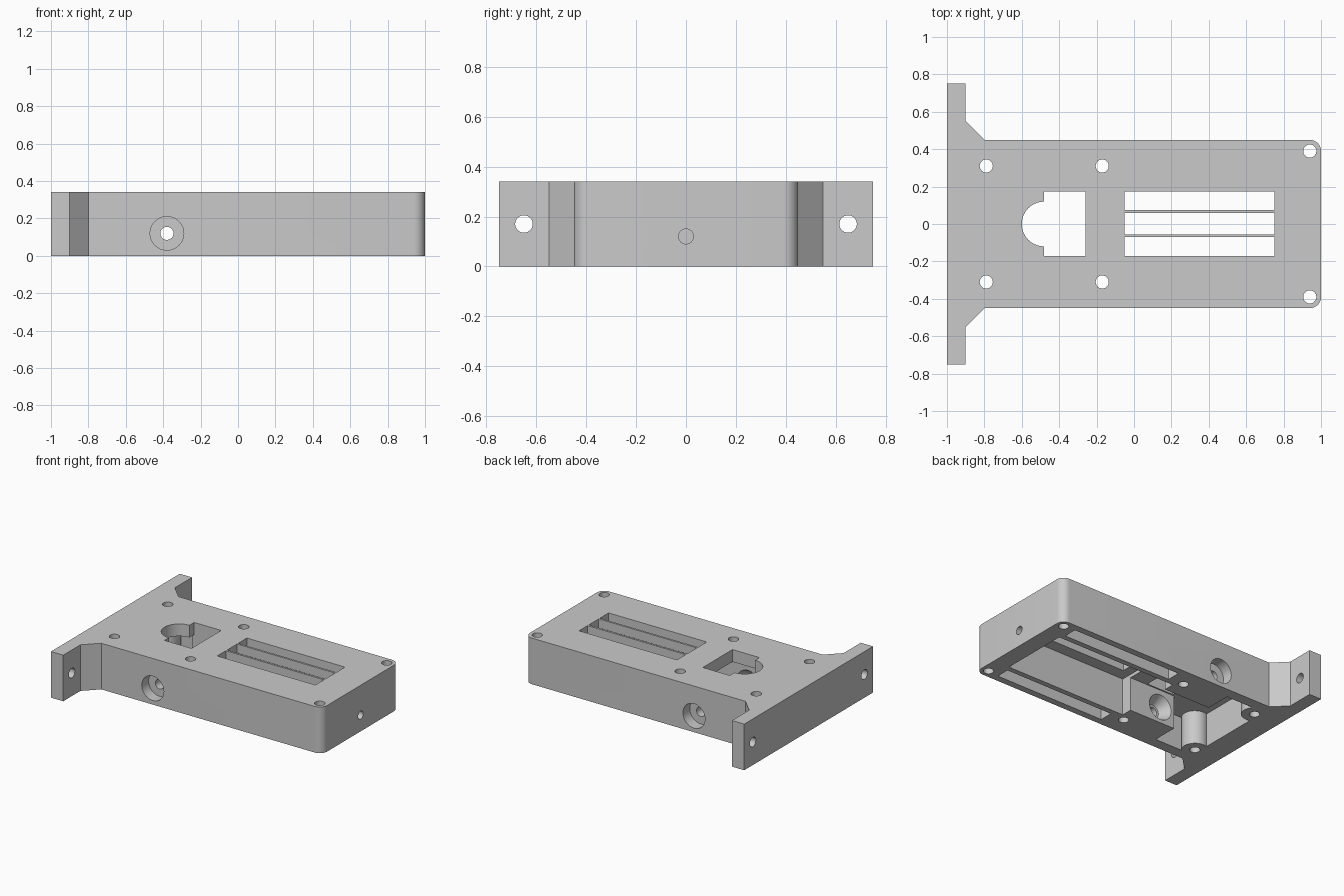
import bpy, bmesh, math
from mathutils import Matrix

cube = bpy.data.objects.get("Cube")
if cube:
    bpy.data.objects.remove(cube, do_unlink=True)

H = 0.34          # housing height
CEIL = 0.275      # underside of the top plate over the long pocket
END_CEIL = 0.25   # underside of the thicker plate around the window
R = 0.035         # screw hole radius

grey = bpy.data.materials.new("plain grey")
grey.use_nodes = True
colour = (0.59, 0.59, 0.59, 1)
grey.diffuse_color = colour
grey.node_tree.nodes["Principled BSDF"].inputs["Base Color"].default_value = colour


def finish(name, bm):
    bmesh.ops.recalc_face_normals(bm, faces=bm.faces)
    mesh = bpy.data.meshes.new(name)
    bm.to_mesh(mesh)
    bm.free()
    mesh.materials.append(grey)
    obj = bpy.data.objects.new(name, mesh)
    bpy.context.collection.objects.link(obj)
    return obj


def prism(name, points, z0, z1):
    """Extrude a plan outline from z0 to z1."""
    bm = bmesh.new()
    face = bm.faces.new([bm.verts.new((x, y, z0)) for x, y in points])
    top = bmesh.ops.extrude_face_region(bm, geom=[face])["geom"]
    verts = [v for v in top if isinstance(v, bmesh.types.BMVert)]
    bmesh.ops.translate(bm, verts=verts, vec=(0, 0, z1 - z0))
    return finish(name, bm)


def block(name, x0, x1, y0, y1, z0, z1):
    return prism(name, [(x0, y0), (x1, y0), (x1, y1), (x0, y1)], z0, z1)


def rod(name, centre, radius, length, axis="Z", end_radius=None):
    """Cylinder or cone; on the Y axis the end radius lies towards -y."""
    turn = {"X": Matrix.Rotation(math.pi / 2, 4, "Y"),
            "Y": Matrix.Rotation(math.pi / 2, 4, "X"),
            "Z": Matrix.Identity(4)}[axis]
    bm = bmesh.new()
    bmesh.ops.create_cone(bm, cap_ends=True, segments=40, radius1=radius,
                          radius2=end_radius or radius, depth=length,
                          matrix=Matrix.Translation(centre) @ turn)
    return finish(name, bm)


def combine(tool, operation="DIFFERENCE"):
    """Apply a boolean to the housing and drop the tool."""
    tool.hide_render = True
    mod = housing.modifiers.new("cut", "BOOLEAN")
    mod.operation, mod.object, mod.solver = operation, tool, "EXACT"
    bpy.context.view_layer.update()
    graph = bpy.context.evaluated_depsgraph_get()
    mesh = bpy.data.meshes.new_from_object(housing.evaluated_get(graph))
    housing.modifiers.clear()
    housing.data = mesh
    bpy.data.objects.remove(tool, do_unlink=True)


# Housing outline: end flange, gussets and rounded far corners
arc = [(0.94 + 0.06 * math.cos(a), 0.39 + 0.06 * math.sin(a))
       for a in (math.radians(90 * i / 10) for i in range(11))]
half = arc + [(-0.8, 0.45), (-0.9, 0.55), (-0.9, 0.75), (-1, 0.75)]
housing = prism("housing", half + [(x, -y) for x, y in reversed(half)], 0, H)

# Underside pockets
combine(block("long_pocket", -0.12, 0.87, -0.26, 0.26, -0.1, CEIL))
combine(block("passage", -0.52, -0.1, -0.18, 0.18, -0.1, END_CEIL))
combine(block("end_pocket", -0.82, -0.5, -0.37, 0.37, -0.1, END_CEIL))

for s in (-1, 1):
    # Solid screw posts in the end pocket corners
    combine(rod("screw_post", (-0.79, s * 0.31, 0.15), 0.09, 0.3), "UNION")
    # Side grooves
    y0, y1 = sorted((s * 0.3, s * 0.4))
    combine(block("side_groove", -0.05, 0.85, y0, y1, -0.1, CEIL))

# Round and square window in the top plate
combine(block("square_window", -0.48, -0.26, -0.17, 0.175, 0.2, 0.5))
combine(rod("round_window", (-0.48, 0, 0.35), 0.12, 0.3))

# Three long vents leaving two thin bars
for y0, y1 in ((-0.17, -0.07), (-0.055, 0.06), (0.075, 0.175)):
    combine(block("vent", -0.05, 0.75, y0, y1, 0.2, 0.5))

# Screw holes, flange holes, and side bores recessed outside and funnelled inside
for s in (-1, 1):
    for x, y in ((-0.79, 0.31), (-0.17, 0.31), (0.94, 0.39)):
        combine(rod("screw_hole", (x, s * y, H / 2), R, 1))
    combine(rod("side_recess", (-0.38, s * 0.45, 0.12), 0.09, 0.16, "Y"))
    wide, narrow = 0.1, 0.05
    radii = (wide, narrow) if s < 0 else (narrow, wide)
    combine(rod("funnel", (-0.38, s * 0.215, 0.12), radii[0], 0.09, "Y", radii[1]))
    combine(rod("flange_hole", (-0.95, s * 0.65, 0.17), R, 0.3, "X"))
combine(rod("side_bore", (-0.38, 0, 0.12), R, 2, "Y"))
combine(rod("end_bore", (0.95, 0, 0.12), 0.03, 0.4, "X"))

# Smooth round walls, crisp edges
bpy.ops.object.select_all(action="DESELECT")
housing.select_set(True)
bpy.context.view_layer.objects.active = housing
bpy.ops.object.shade_smooth_by_angle(angle=math.radians(30))
